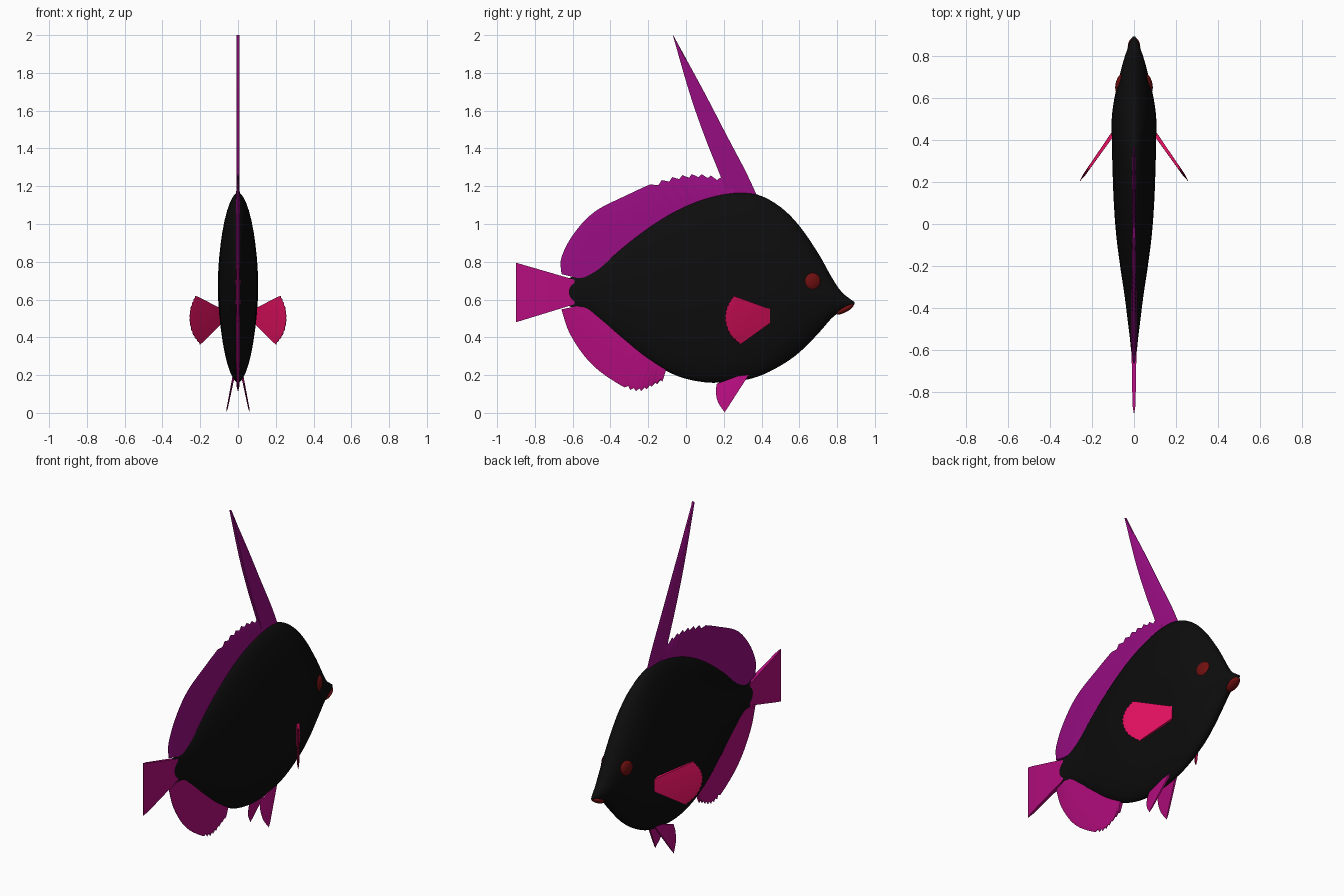
import bpy, bmesh, math
from mathutils import Vector, Matrix

default = bpy.data.objects.get("Cube")
if default:
    bpy.data.objects.remove(default, do_unlink=True)


def material(name, colour):
    mat = bpy.data.materials.new(name)
    mat.use_nodes = True
    mat.diffuse_color = (*colour, 1)
    mat.node_tree.nodes["Principled BSDF"].inputs["Base Color"].default_value = (*colour, 1)
    return mat


black = material("body black", (.004, .004, .004))
purple = material("dorsal purple", (.31, .004, .22))
magenta = material("fin magenta", (.46, .004, .21))
crimson = material("pectoral crimson", (.72, .005, .11))
dark_red = material("eye dark red", (.16, .005, .005))


def finish(bm, name, mat, angle=40):
    bmesh.ops.recalc_face_normals(bm, faces=bm.faces)
    mesh = bpy.data.meshes.new(name)
    bm.to_mesh(mesh)
    bm.free()
    obj = bpy.data.objects.new(name, mesh)
    bpy.context.collection.objects.link(obj)
    mesh.materials.append(mat)
    bpy.ops.object.select_all(action="DESELECT")
    obj.select_set(True)
    bpy.context.view_layer.objects.active = obj
    bpy.ops.object.shade_smooth_by_angle(angle=math.radians(angle))
    return obj


def spline(points, count):
    """Evenly stepped smooth curve through the points."""
    pts = [Vector(p) for p in points]
    pts = [pts[0] * 2 - pts[1], *pts, pts[-1] * 2 - pts[-2]]
    out = []
    for i in range(count + 1):
        t = i / count * (len(points) - 1)
        k = min(int(t), len(points) - 2)
        t -= k
        a, b, c, d = pts[k:k + 4]
        out.append((b * 2 + (c - a) * t + (a * 2 - b * 5 + c * 4 - d) * t ** 2
                    + (b * 3 - a - c * 3 + d) * t ** 3) / 2)
    return out


def loft(bm, rings):
    """Skin closed rings and cap both ends."""
    loops = [[bm.verts.new(co) for co in ring] for ring in rings]
    n = len(loops[0])
    for a, b in zip(loops, loops[1:]):
        for i in range(n):
            j = (i + 1) % n
            bm.faces.new((a[i], a[j], b[j], b[i]))
    bm.faces.new(loops[0])
    bm.faces.new(loops[-1])


def fin(name, mat, inner, outer, thick, place=None, count=48, teeth=(1, 1), depth=.015):
    """Blade between a root curve and a rim curve, thinning to its edge.
    Rim samples inside the teeth range alternate to form a ragged edge."""
    place = place or (lambda x, y, z: (x, y, z))
    rings = []
    for i, (a, b) in enumerate(zip(spline(inner, count), spline(outer, count))):
        if teeth[0] < i / count < teeth[1] and i % 2:
            b = b + (a - b).normalized() * depth
        mid = a.lerp(b, .88)
        section = [(thick, a), (thick * .6, mid), (thick * .1, b),
                   (-thick * .1, b), (-thick * .6, mid), (-thick, a)]
        rings.append([place(x, p.x, p.y) for x, p in section])
    bm = bmesh.new()
    loft(bm, rings)
    return finish(bm, name, mat)


# Body: stations of length position, top, bottom and half width
stations = [
    (-.652, .655, .625, .004), (-.635, .70, .58, .009), (-.60, .722, .557, .014),
    (-.54, .735, .548, .02), (-.46, .775, .49, .03), (-.34, .88, .39, .045),
    (-.2, .985, .28, .066), (-.05, 1.075, .197, .085), (.1, 1.137, .162, .096),
    (.25, 1.167, .165, .102), (.38, 1.155, .192, .105), (.5, 1.09, .25, .106),
    (.6, .99, .32, .093), (.7, .845, .42, .07), (.77, .72, .50, .052),
    (.82, .645, .537, .036), (.86, .61, .555, .022), (.893, .586, .574, .006)]
rings = []
for y, top, low, half in spline(stations, 68):
    ring = []
    for k in range(40):
        a = math.tau * k / 40
        c = math.cos(a)
        x = half * c * abs(c) ** .12
        ring.append((x, y, (top + low) / 2 + (top - low) / 2 * math.sin(a)))
    rings.append(ring)
bm = bmesh.new()
loft(bm, rings)
finish(bm, "body", black, 60)

# Fins along the middle
fin("dorsal_fin", purple,
    [(-.58, .715), (-.53, .72), (-.45, .76), (-.32, .87), (-.18, .97), (0, 1.07), (.14, 1.12), (.26, 1.13)],
    [(-.66, .735), (-.66, .82), (-.6, .94), (-.49, 1.06), (-.33, 1.145), (-.12, 1.235), (.06, 1.265), (.23, 1.235)],
    .011, teeth=(.68, 1), depth=.02)
fin("tall_streamer", purple,
    [(.23, 1.13), (.18, 1.26), (.1, 1.46), (.02, 1.69), (-.07, 2)],
    [(.385, 1.13), (.315, 1.28), (.215, 1.47), (.09, 1.71), (-.068, 2)], .009)
fin("tail_fin", magenta,
    [(-.59, .575), (-.59, .705)], [(-.9, .48), (-.9, .795)], .012, count=12)
fin("anal_fin", magenta,
    [(-.58, .565), (-.52, .55), (-.43, .48), (-.32, .39), (-.2, .3), (-.1, .245)],
    [(-.66, .548), (-.615, .42), (-.52, .28), (-.4, .18), (-.26, .115), (-.125, .165)],
    .011, teeth=(.72, 1))

# Paired fins and eyes
for side, label in ((1, "left"), (-1, "right")):
    fin(label + "_pectoral_fin", crimson,
        [(.44, .475), (.44, .51), (.44, .55)],
        [(.285, .362), (.232, .415), (.206, .49), (.215, .56), (.25, .62)], .008,
        place=lambda x, y, z: (side * (.1 + (.43 - y) * .7 + x), y + x * .6, z),
        count=24, teeth=(0, 1), depth=.005)
    fin(label + "_pelvic_fin", magenta,
        [(.335, .205), (.32, .205), (.29, .2)],
        [(.205, .003), (.17, .055), (.158, .11), (.163, .155)], .006,
        place=lambda x, y, z: (side * (.022 + (.2 - z) * .2 + x), y, z), count=16)
    bm = bmesh.new()
    bmesh.ops.create_uvsphere(bm, u_segments=24, v_segments=14, radius=.047)
    bmesh.ops.transform(bm, verts=bm.verts, matrix=Matrix.Translation((side * .066, .668, .695))
                        @ Matrix.Rotation(side * .25, 4, "Z") @ Matrix.Diagonal((.45, 1, 1, 1)))
    finish(bm, label + "_eye", dark_red, 60)

# Mouth: a slim lip below the snout tip
bm = bmesh.new()
bmesh.ops.create_uvsphere(bm, u_segments=24, v_segments=12, radius=1)
bmesh.ops.transform(bm, verts=bm.verts, matrix=Matrix.Translation((0, .842, .55))
                    @ Matrix.Rotation(.5, 4, "X") @ Matrix.Diagonal((.03, .052, .017, 1)))
finish(bm, "mouth", dark_red, 60)
